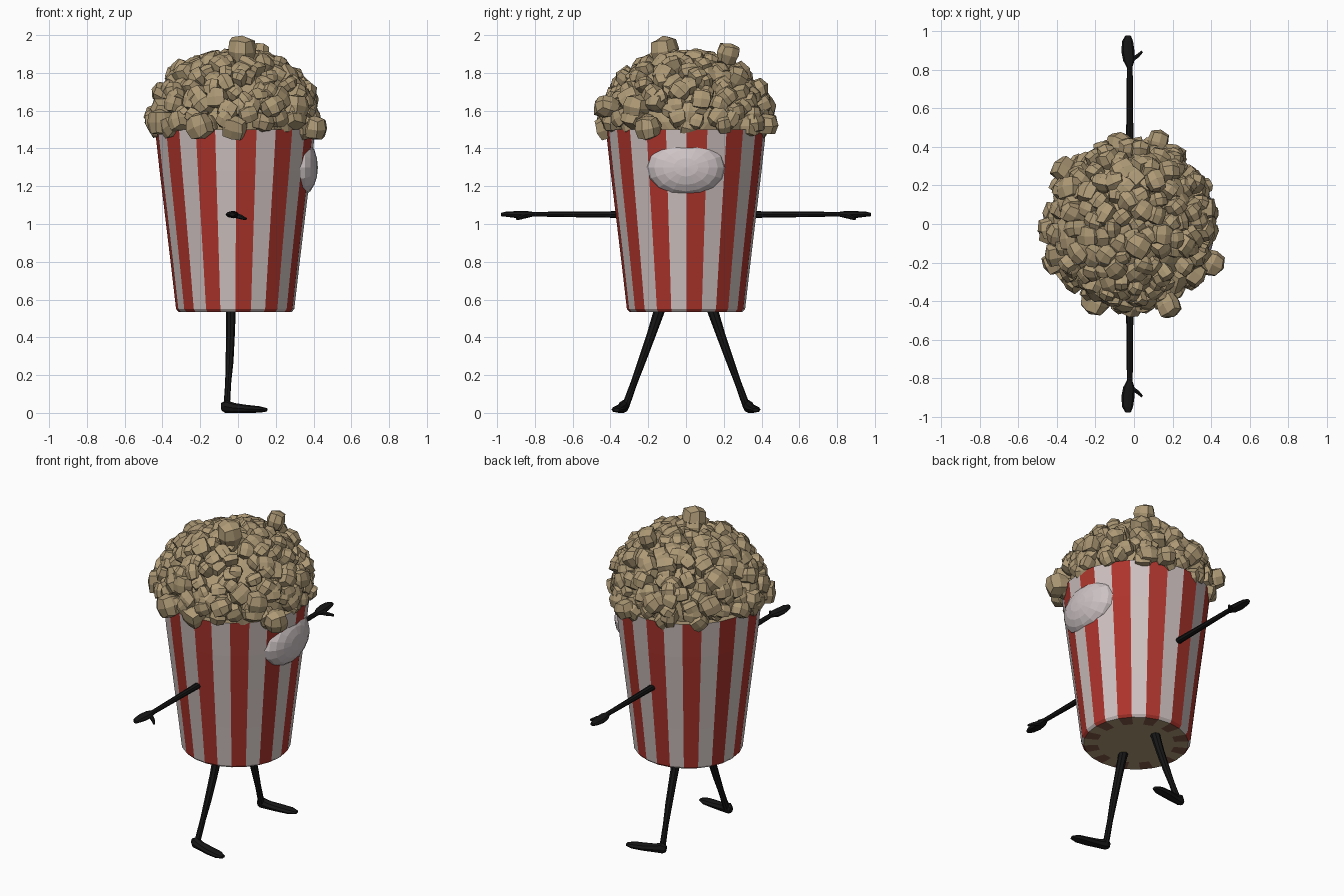
import bpy, bmesh, math, random
from mathutils import Vector, Matrix

if "Cube" in bpy.data.objects:
    bpy.data.objects.remove(bpy.data.objects["Cube"])

random.seed(7)
CX = -0.015  # bucket axis


def material(name, rgb):
    m = bpy.data.materials.new(name)
    m.diffuse_color = (*rgb, 1)
    m.use_nodes = True
    m.node_tree.nodes["Principled BSDF"].inputs["Base Color"].default_value = m.diffuse_color
    return m


WHITE = material("stripe_white", (0.62, 0.54, 0.53))
RED = material("stripe_red", (0.42, 0.035, 0.025))
TAN = material("popcorn_tan", (0.42, 0.32, 0.18))
BROWN = material("underside_brown", (0.22, 0.10, 0.06))
EYE = material("eye_white", (0.62, 0.55, 0.56))
BLACK = material("limb_black", (0.008, 0.008, 0.008))


def finish(bm, name, mats):
    bmesh.ops.recalc_face_normals(bm, faces=bm.faces[:])
    me = bpy.data.meshes.new(name)
    bm.to_mesh(me)
    bm.free()
    ob = bpy.data.objects.new(name, me)
    bpy.context.collection.objects.link(ob)
    for m in mats:
        me.materials.append(m)
    return ob


def tube(bm, path, ref, sides=8):
    """Sweep an oval along (point, radius along ref, other radius) stations."""
    pts = [Vector(p) for p, _, _ in path]
    rings = []
    for i, (_, ra, rb) in enumerate(path):
        d = (pts[min(i + 1, len(pts) - 1)] - pts[max(i - 1, 0)]).normalized()
        u = Vector(ref)
        u = (u - d * u.dot(d)).normalized()
        v = d.cross(u)
        rings.append([bm.verts.new(pts[i] + u * ra * math.cos(a) + v * rb * math.sin(a))
                      for a in (2 * math.pi * k / sides for k in range(sides))])
    for a, b in zip(rings, rings[1:]):
        for k in range(sides):
            j = (k + 1) % sides
            bm.faces.new((a[k], a[j], b[j], b[k]))
    bm.faces.new(rings[0][::-1])
    bm.faces.new(rings[-1])


def ellipsoid(name, center, radii, mat):
    """Faceted ellipsoid whose pole points along x."""
    bm = bmesh.new()
    bmesh.ops.create_uvsphere(bm, u_segments=16, v_segments=10, radius=1)
    bm.transform(Matrix.Translation(center) @ Matrix.Diagonal((*radii, 1))
                 @ Matrix.Rotation(math.pi / 2, 4, 'Y'))
    return finish(bm, name, [mat])


# Striped bucket: 24 sides, alternating red and white
SIDES = 24
profile = [(0.22, 0.535), (0.30, 0.535), (0.313, 0.55), (0.342, 0.80),
           (0.372, 1.05), (0.400, 1.28), (0.424, 1.50)]
bm = bmesh.new()
rings = []
for r, z in profile:
    rings.append([bm.verts.new((CX + r * math.cos(a), r * math.sin(a), z))
                  for a in (math.radians(0.5 + 15 * k) for k in range(SIDES))])
for i, (a, b) in enumerate(zip(rings, rings[1:])):
    for k in range(SIDES):
        j = (k + 1) % SIDES
        f = bm.faces.new((a[k], a[j], b[j], b[k]))
        red = k % 2 == 0
        f.material_index = (3 if red else 2) if i == 0 else (1 if red else 0)
for ring in (rings[0], rings[-1]):
    bm.faces.new(ring).material_index = 2
bucket = finish(bm, "bucket", [WHITE, RED, TAN, BROWN])

# Eye socket cut into the bucket
cutter = ellipsoid("socket_cutter", (0.365, 0, 1.30), (0.10, 0.225, 0.172), WHITE)
cutter.hide_render = True
mod = bucket.modifiers.new("socket", 'BOOLEAN')
mod.operation = 'DIFFERENCE'
mod.solver = 'EXACT'
mod.object = cutter
bpy.context.view_layer.objects.active = bucket
bpy.ops.object.modifier_apply(modifier="socket")
bpy.data.objects.remove(cutter)

# Single big eye
ellipsoid("eye", (0.325, 0, 1.30), (0.098, 0.208, 0.157), EYE)

# Popcorn heap: filler dome plus many lumpy kernels
bm = bmesh.new()
bmesh.ops.create_icosphere(bm, subdivisions=3, radius=1)
bm.transform(Matrix.Translation((CX, 0, 1.54)) @ Matrix.Diagonal((0.39, 0.39, 0.33, 1)))
for v in bm.verts:
    v.co.z = max(v.co.z, 1.47)
finish(bm, "popcorn_core", [TAN])

# Kernel template: a cube with each face split in four
bm = bmesh.new()
bmesh.ops.create_cube(bm, size=2)
bmesh.ops.subdivide_edges(bm, edges=bm.edges[:], cuts=1, use_grid_fill=True)
bm.verts.index_update()
KERNEL_POINTS = [v.co.copy() for v in bm.verts]
KERNEL_FACES = [[v.index for v in f.verts] for f in bm.faces]
bm.free()


def kernel(bm, center, out, r, stretch):
    rot = Vector(out).to_track_quat('Z', 'Y').to_matrix() @ Matrix.Rotation(random.uniform(0, 6.3), 3, 'Z')
    sx, sy = random.uniform(0.85, 1.15), random.uniform(0.85, 1.15)
    verts = []
    for co in KERNEL_POINTS:
        p = (co.normalized() * 0.8 + co * 0.2) * random.uniform(0.92, 1.08)
        taper = 1 + 0.1 * p.z
        local = Vector((p.x * sx * taper, p.y * sy * taper, p.z * stretch))
        verts.append(bm.verts.new(Vector(center) + (rot @ local) * r))
    for face in KERNEL_FACES:
        bm.faces.new([verts[i] for i in face])


bm = bmesh.new()
COUNT = 185
for i in range(COUNT):
    t = (i + 0.5) / COUNT
    zz = 1 - 1.14 * t
    ang = i * 2.39996 + random.uniform(-0.15, 0.15)
    rr = math.sqrt(max(0, 1 - zz * zz))
    k = random.uniform(0.94, 1.04)
    out = Vector((rr * math.cos(ang), rr * math.sin(ang), zz))
    c = Vector((CX + 0.405 * k * out.x, 0.405 * k * out.y, 1.55 + 0.325 * k * out.z))
    out += Vector([random.uniform(-0.35, 0.35) for _ in range(3)])
    kernel(bm, c, out, random.uniform(0.042, 0.062), random.uniform(1.0, 1.35))
# larger kernels that stick out of the heap
for c, r in (((0.02, -0.11, 1.915), 0.078), ((0.11, 0.22, 1.90), 0.058),
             ((0.12, 0.42, 1.53), 0.064), ((0.18, -0.42, 1.62), 0.062),
             ((0.40, -0.20, 1.51), 0.064), ((-0.41, -0.20, 1.54), 0.064),
             ((-0.20, -0.40, 1.52), 0.066), ((-0.36, 0.28, 1.62), 0.06)):
    kernel(bm, c, (c[0], c[1], 2 * (c[2] - 1.55)), r, 1.1)
finish(bm, "popcorn_kernels", [TAN])

# Arms, hands, legs and feet, repeated on both sides
for side, s in (("left", 1), ("right", -1)):
    bm = bmesh.new()
    tube(bm, [((-0.022, s * 0.33, 1.05), 0.021, 0.018), ((-0.022, s * 0.60, 1.051), 0.017, 0.015),
              ((-0.022, s * 0.83, 1.052), 0.015, 0.012)], (1, 0, 0))
    finish(bm, side + "_arm", [BLACK])

    bm = bmesh.new()
    tube(bm, [((-0.022, s * 0.81, 1.052), 0.013, 0.012), ((-0.026, s * 0.85, 1.05), 0.030, 0.020),
              ((-0.032, s * 0.90, 1.05), 0.034, 0.018), ((-0.033, s * 0.95, 1.052), 0.028, 0.014),
              ((-0.030, s * 0.978, 1.050), 0.014, 0.009)], (1, 0, 0))
    tube(bm, [((-0.015, s * 0.85, 1.047), 0.015, 0.013), ((0.018, s * 0.872, 1.036), 0.012, 0.011),
              ((0.042, s * 0.895, 1.027), 0.007, 0.007)], (0, 0, 1), 6)
    finish(bm, side + "_hand", [BLACK])

    bm = bmesh.new()
    tube(bm, [((-0.038, s * 0.135, 0.56), 0.027, 0.030), ((-0.040, s * 0.185, 0.41), 0.023, 0.024),
              ((-0.045, s * 0.235, 0.27), 0.021, 0.021), ((-0.052, s * 0.275, 0.16), 0.016, 0.018),
              ((-0.060, s * 0.322, 0.03), 0.017, 0.020)], (1, 0, 0))
    finish(bm, side + "_leg", [BLACK])

    bm = bmesh.new()
    tube(bm, [((-0.088, s * 0.325, 0.032), 0.020, 0.014), ((-0.065, s * 0.33, 0.034), 0.034, 0.028),
              ((-0.02, s * 0.338, 0.026), 0.026, 0.028), ((0.05, s * 0.352, 0.021), 0.021, 0.034),
              ((0.115, s * 0.362, 0.018), 0.017, 0.034), ((0.153, s * 0.368, 0.016), 0.009, 0.017)],
         (0, 0, 1))
    for v in bm.verts:
        v.co.z = max(v.co.z, 0.0)
    finish(bm, side + "_foot", [BLACK])
